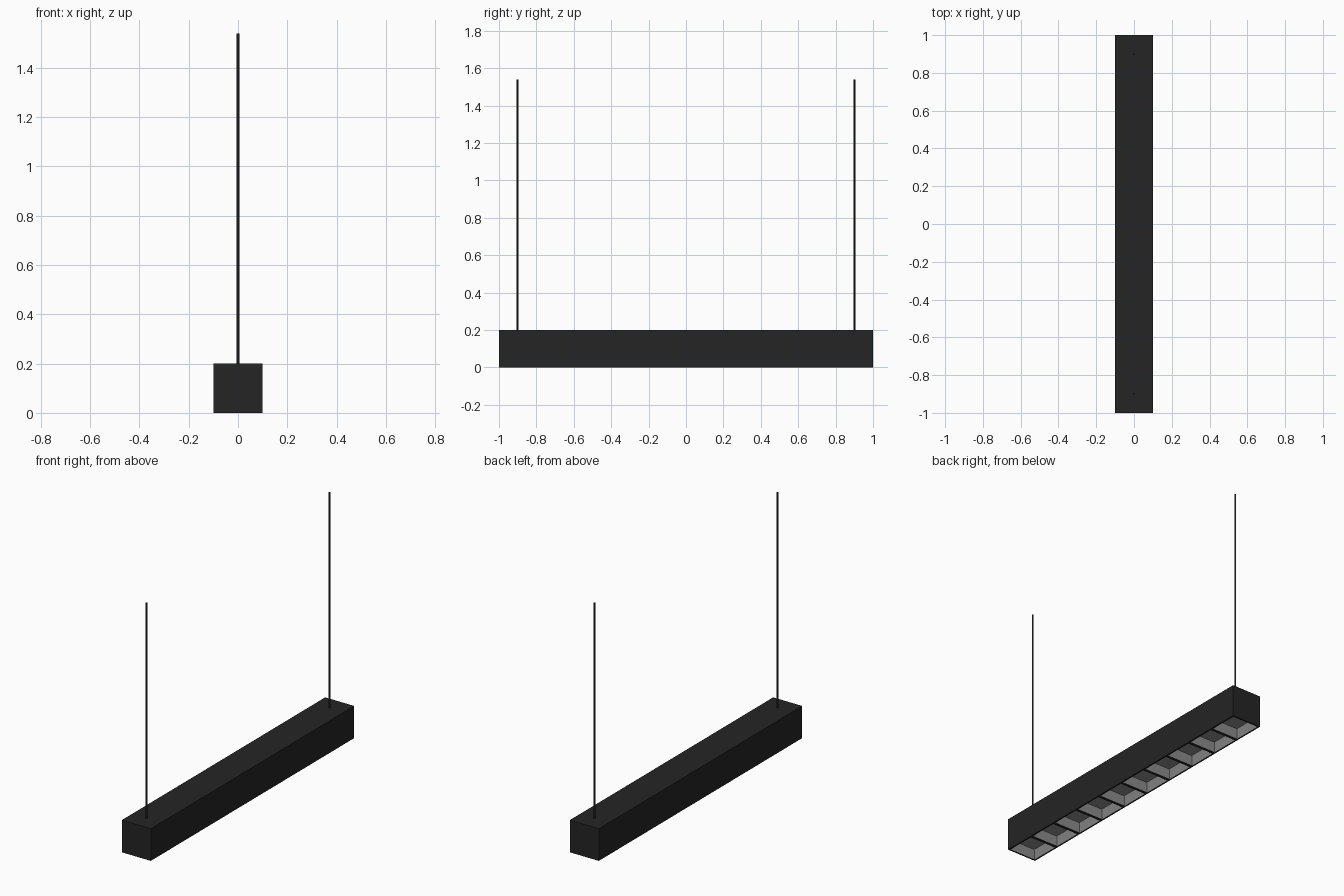
import bpy, bmesh

if "Cube" in bpy.data.objects:
    bpy.data.objects.remove(bpy.data.objects["Cube"])

CELLS, LENGTH, SIZE = 10, 2.0, 0.2
CABLE_TOP, CABLE_R = 1.54, 0.0055


def material(name, value):
    m = bpy.data.materials.new(name)
    m.diffuse_color = (value, value, value, 1)
    m.use_nodes = True
    m.node_tree.nodes["Principled BSDF"].inputs["Base Color"].default_value = m.diffuse_color
    return m


black = material("black_metal", 0.018)
silver = material("reflector_silver", 0.28)

# Housing: one bar, sliced into square cells along its length
bm = bmesh.new()
bmesh.ops.create_cube(bm, size=1)
bmesh.ops.scale(bm, vec=(SIZE, LENGTH, SIZE), verts=bm.verts)
bmesh.ops.translate(bm, vec=(0, 0, SIZE / 2), verts=bm.verts)
for i in range(1, CELLS):
    bmesh.ops.bisect_plane(bm, geom=bm.verts[:] + bm.edges[:] + bm.faces[:],
                           plane_co=(0, -LENGTH / 2 + i * LENGTH / CELLS, 0),
                           plane_no=(0, 1, 0))
bm.normal_update()

# Louvre cells: thin dark frame, then a tapered silver recess
cells = [f for f in bm.faces if f.normal.z < -0.9]
bmesh.ops.inset_individual(bm, faces=cells, thickness=0.013)
walls = bmesh.ops.inset_individual(bm, faces=cells, thickness=0.03)["faces"]
for f in cells:
    bmesh.ops.translate(bm, vec=(0, 0, 0.05), verts=f.verts)
for f in cells + walls:
    f.material_index = 1
bm.normal_update()

mesh = bpy.data.meshes.new("housing")
bm.to_mesh(mesh)
bm.free()
mesh.materials.append(black)
mesh.materials.append(silver)
housing = bpy.data.objects.new("housing", mesh)
bpy.context.collection.objects.link(housing)

# Suspension cables near both ends
for name, y in (("front_cable", -0.9), ("back_cable", 0.9)):
    bottom = SIZE - 0.005
    bpy.ops.mesh.primitive_cylinder_add(vertices=12, radius=CABLE_R,
                                        depth=CABLE_TOP - bottom,
                                        location=(0, y, (CABLE_TOP + bottom) / 2))
    cable = bpy.context.object
    cable.name = name
    cable.data.materials.append(black)
    bpy.ops.object.shade_smooth_by_angle()
